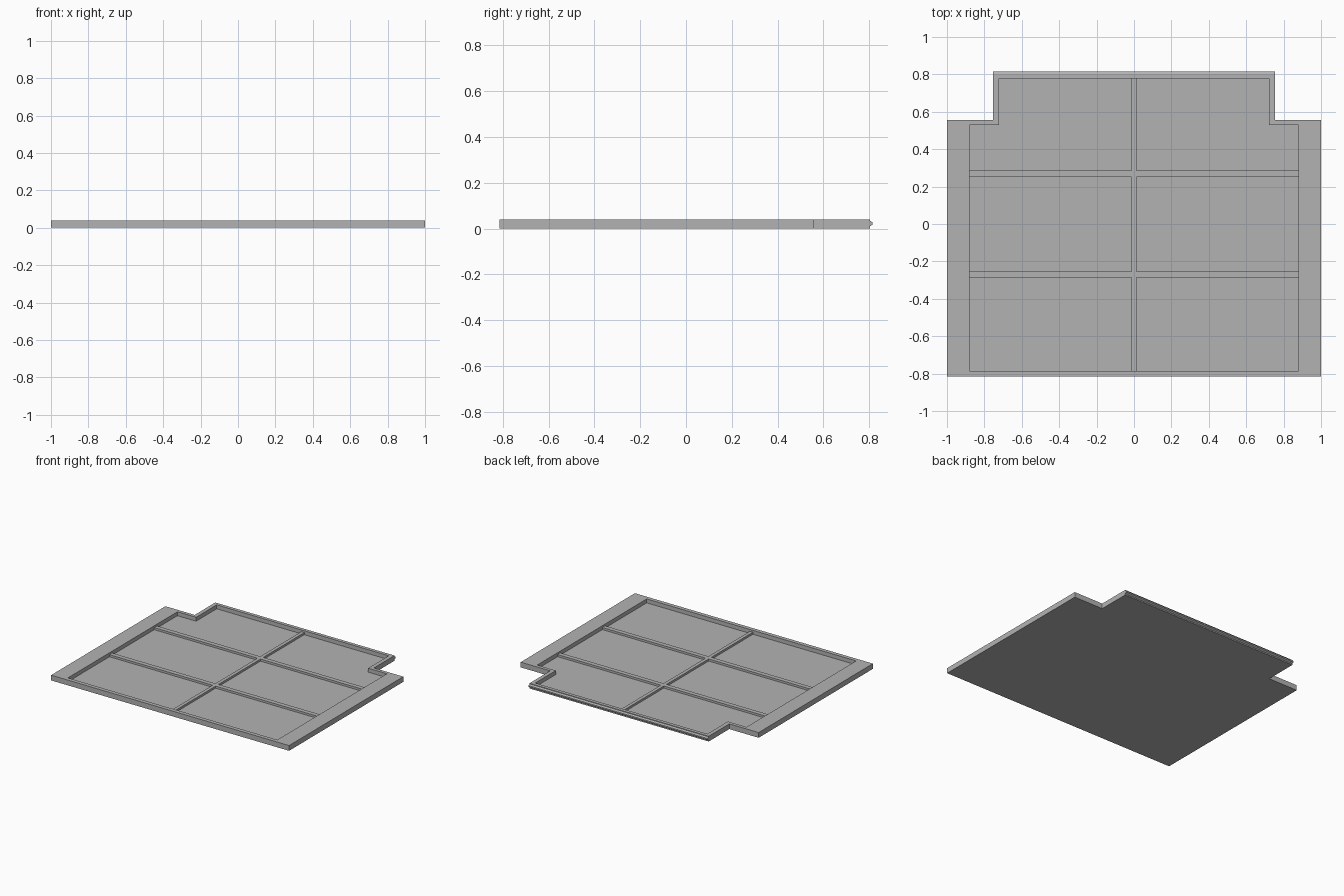
import bpy, bmesh

if "Cube" in bpy.data.objects:
    bpy.data.objects.remove(bpy.data.objects["Cube"])

HEIGHT, FLOOR, RIB = 0.04, 0.01, 0.026

grey = bpy.data.materials.new("plain grey")
grey.diffuse_color = (0.45, 0.45, 0.45, 1)
grey.use_nodes = True
grey.node_tree.nodes["Principled BSDF"].inputs["Base Color"].default_value = grey.diffuse_color


def finish(name, bm):
    bmesh.ops.recalc_face_normals(bm, faces=bm.faces)
    mesh = bpy.data.meshes.new(name)
    bm.to_mesh(mesh)
    bm.free()
    mesh.materials.append(grey)
    obj = bpy.data.objects.new(name, mesh)
    bpy.context.collection.objects.link(obj)
    return obj


def outline(wide, narrow, front, step, back):
    """T-shaped outline, symmetric in x."""
    half = [(wide, front), (wide, step), (narrow, step), (narrow, back)]
    return half + [(-x, y) for x, y in reversed(half)]


def box(name, x0, x1, y0, y1, z0, z1):
    bm = bmesh.new()
    bmesh.ops.create_cube(bm, size=1)
    for v in bm.verts:
        v.co.x = x1 if v.co.x > 0 else x0
        v.co.y = y1 if v.co.y > 0 else y0
        v.co.z = z1 if v.co.z > 0 else z0
    return finish(name, bm)


# Tray: outer wall, flat rim, inner wall and sunken floor
outer = outline(1.0, 0.753, -0.815, 0.556, 0.803)
inner = outline(0.88, 0.723, -0.785, 0.53, 0.777)
bm = bmesh.new()
loops = [[bm.verts.new((x, y, z)) for x, y in pts]
         for pts, z in ((outer, 0), (outer, HEIGHT), (inner, HEIGHT), (inner, FLOOR))]
for a, b in zip(loops, loops[1:]):
    for i in range(8):
        j = (i + 1) % 8
        bm.faces.new((a[i], a[j], b[j], b[i]))
bm.faces.new(loops[0])
bm.faces.new(loops[-1])
finish("tray", bm)

# Dividing ribs, lower than the rim
box("centre_rib", -0.013, 0.013, -0.785, 0.777, FLOOR, RIB)
for row, y in (("back", 0.268), ("front", -0.27)):
    for side, x0, x1 in (("left", -0.88, -0.013), ("right", 0.013, 0.88)):
        box(f"{row}_{side}_rib", x0, x1, y - 0.017, y + 0.017, FLOOR, RIB)

# Tapered tongue along the back edge
bm = bmesh.new()
profile = [(0.803, 0.009), (0.815, 0.017), (0.815, 0.027), (0.803, 0.035)]
ends = [[bm.verts.new((x, y, z)) for y, z in profile] for x in (-0.753, 0.753)]
for i in range(4):
    j = (i + 1) % 4
    bm.faces.new((ends[0][i], ends[0][j], ends[1][j], ends[1][i]))
for end in ends:
    bm.faces.new(end)
finish("back_tongue", bm)
